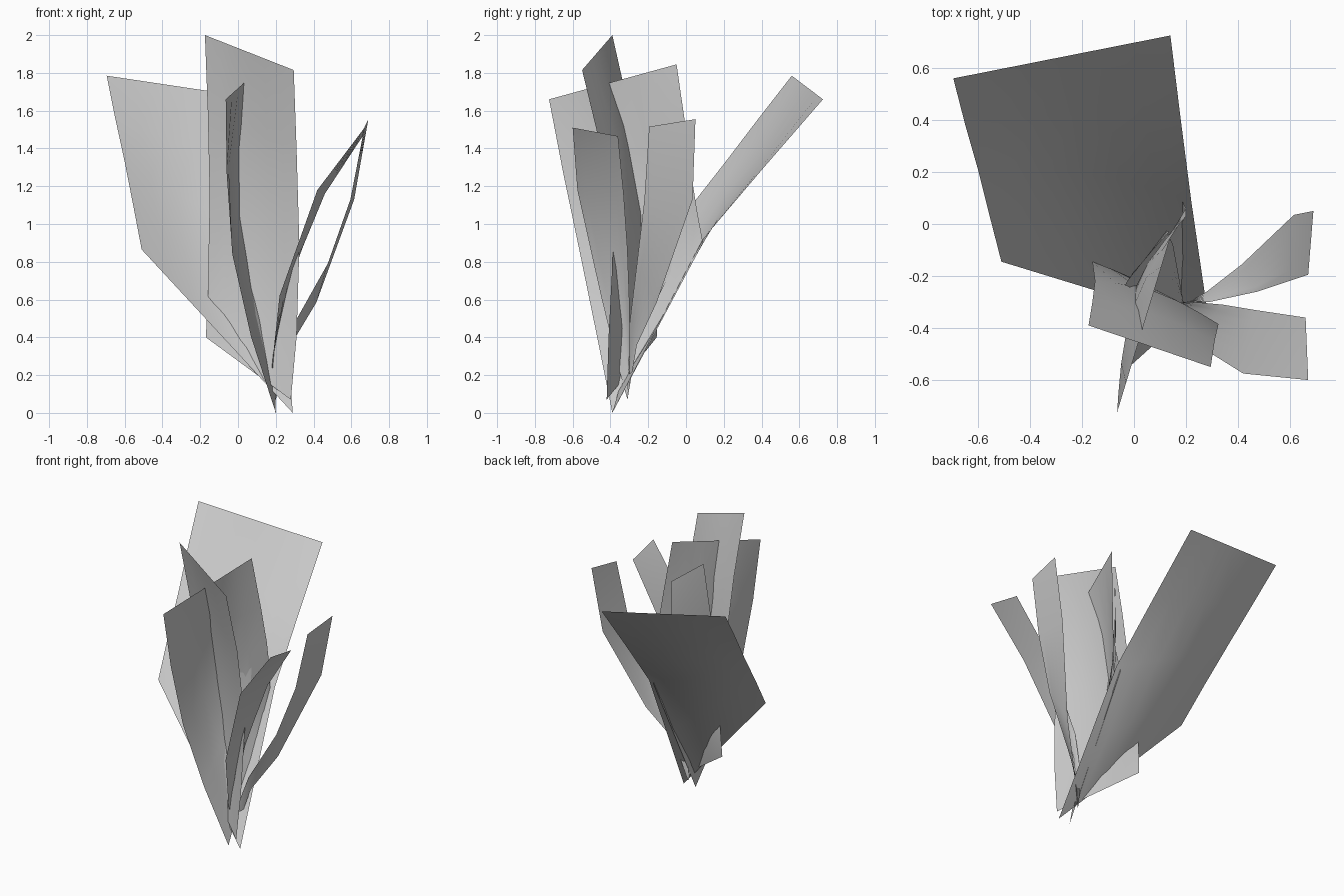
import bpy
import bmesh
import math
from mathutils import Vector

COLUMNS = 6

default_cube = bpy.data.objects.get("Cube")
if default_cube:
    bpy.data.objects.remove(default_cube, do_unlink=True)

# One plain grey for every leaf
grey = bpy.data.materials.new("leaf_grey")
grey.use_nodes = True
colour = (0.6, 0.6, 0.6, 1)
grey.diffuse_color = colour
for node in grey.node_tree.nodes:
    if node.type == "BSDF_PRINCIPLED":
        node.inputs["Base Color"].default_value = colour
        node.inputs["Roughness"].default_value = 0.8


def make_leaf(name, first_edge, second_edge, bow=(0, 0, 0)):
    """Span a thin sheet between two edge paths, bowed in its middle."""
    bm = bmesh.new()
    rows = []
    last = len(first_edge) - 1
    for index, (start, end) in enumerate(zip(first_edge, second_edge)):
        start, end = Vector(start), Vector(end)
        height_bow = Vector(bow) * math.sin(math.pi * index / last)
        row = []
        for column in range(COLUMNS + 1):
            across = column / COLUMNS
            arch = height_bow * math.sin(math.pi * across)
            row.append(bm.verts.new(start.lerp(end, across) + arch))
        rows.append(row)
    for lower, upper in zip(rows, rows[1:]):
        for column in range(COLUMNS):
            bm.faces.new((lower[column], lower[column + 1],
                          upper[column + 1], upper[column]))
    bmesh.ops.recalc_face_normals(bm, faces=bm.faces)
    mesh = bpy.data.meshes.new(name)
    bm.to_mesh(mesh)
    bm.free()
    mesh.materials.append(grey)
    leaf = bpy.data.objects.new(name, mesh)
    bpy.context.collection.objects.link(leaf)
    bpy.ops.object.select_all(action="DESELECT")
    leaf.select_set(True)
    bpy.context.view_layer.objects.active = leaf
    bpy.ops.object.shade_smooth_by_angle(angle=math.radians(60))


# Broad leaf sweeping to the back
make_leaf("broad_back_leaf",
          [(-.51, -.145, .865), (-.555, .03, 1.1), (-.6, .21, 1.33),
           (-.65, .385, 1.56), (-.695, .56, 1.785)],
          [(.29, -.39, 0), (.255, -.15, .46), (.22, .09, .92),
           (.18, .4, 1.285), (.14, .725, 1.66)],
          bow=(0, .045, -.035))

# Tallest leaf, upright and bowing forward
make_leaf("tall_front_leaf",
          [(-.17, -.155, .4), (-.16, -.145, .62), (-.15, -.22, 1.15),
           (-.16, -.3, 1.6), (-.175, -.39, 2)],
          [(.28, -.42, .07), (.31, -.41, .4), (.325, -.385, .88),
           (.31, -.45, 1.4), (.295, -.55, 1.815)],
          bow=(0, .04, 0))

# Leaf standing edge-on to the front, crossing the tall leaf
make_leaf("crossing_leaf",
          [(.2, -.39, 0), (.07, -.47, .4), (-.03, -.56, .84),
           (-.06, -.65, 1.27), (-.065, -.725, 1.66)],
          [(.185, .09, .9), (.2, .06, 1.06), (.2, .03, 1.25),
           (.175, 0, 1.5), (.14, -.05, 1.845)],
          bow=(-.08, .02, 0))

# Slim leaf hidden behind the crossing leaf
make_leaf("hidden_inner_leaf",
          [(.2, -.35, .1), (.04, -.27, .7), (-.035, -.235, 1.25),
           (-.004, -.187, 1.68)],
          [(.19, -.3, .3), (.15, -.08, .75), (.125, -.025, 1.25),
           (.135, -.03, 1.58)])

# Two narrow leaves arching out to the left side
make_leaf("arching_front_leaf",
          [(.2, -.31, .07), (.18, -.36, .25), (.22, -.45, .62),
           (.42, -.575, 1.18), (.67, -.6, 1.51)],
          [(.18, -.3, .3), (.23, -.3, .6), (.34, -.31, .87),
           (.46, -.33, 1.16), (.66, -.36, 1.465)])
make_leaf("arching_back_leaf",
          [(.19, -.3, .2), (.29, -.3, .46), (.475, -.26, .79),
           (.595, -.22, 1.13), (.67, -.195, 1.515)],
          [(.2, -.31, .07), (.28, -.26, .36), (.415, -.155, .585),
           (.615, .035, 1.13), (.69, .05, 1.555)])
